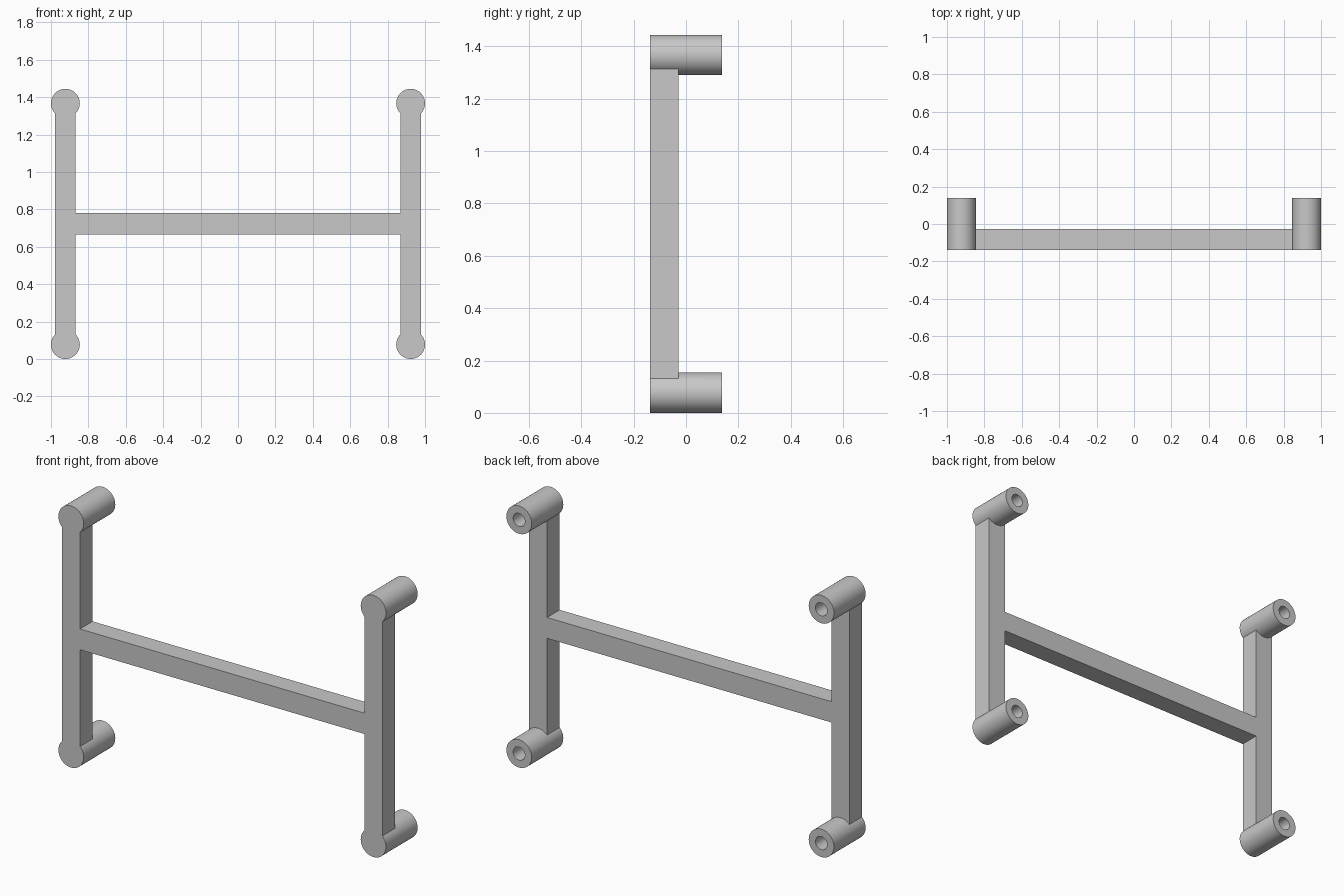
import bpy, bmesh, math
from mathutils import Matrix, Vector

cube = bpy.data.objects.get("Cube")
if cube:
    bpy.data.objects.remove(cube, do_unlink=True)

# Main dimensions
RADIUS = 0.077
HOLE = 0.036
HALF_DEPTH = 0.138
HEIGHT = 1.444
BAR = 0.11
X = 1 - RADIUS
Z_LOW, Z_HIGH = RADIUS, HEIGHT - RADIUS
BAR_Y = -HALF_DEPTH + BAR / 2

steel = bpy.data.materials.new("plain_grey")
steel.use_nodes = True
grey = (0.58, 0.58, 0.58, 1)
steel.diffuse_color = grey
steel.node_tree.nodes["Principled BSDF"].inputs["Base Color"].default_value = grey


def finish(name, bm):
    mesh = bpy.data.meshes.new(name)
    bm.to_mesh(mesh)
    bm.free()
    mesh.materials.append(steel)
    obj = bpy.data.objects.new(name, mesh)
    bpy.context.collection.objects.link(obj)
    return obj


def box(name, centre, size):
    bm = bmesh.new()
    bmesh.ops.create_cube(bm, size=1, matrix=Matrix.Translation(centre) @ Matrix.Diagonal((*size, 1)))
    return finish(name, bm)


def rod(name, x, z, radius, y0, y1, sides):
    bm = bmesh.new()
    place = Matrix.Translation((x, (y0 + y1) / 2, z)) @ Matrix.Rotation(math.pi / 2, 4, "X")
    bmesh.ops.create_cone(bm, cap_ends=True, segments=sides, radius1=radius,
                          radius2=radius, depth=y1 - y0, matrix=place)
    return finish(name, bm)


def combine(target, tool, operation):
    mod = target.modifiers.new(operation.lower(), "BOOLEAN")
    mod.operation, mod.object, mod.solver = operation, tool, "EXACT"
    bpy.context.view_layer.objects.active = target
    bpy.ops.object.modifier_apply(modifier=mod.name)
    bpy.data.objects.remove(tool, do_unlink=True)


# Crossbar, to which the rest of the frame is welded
frame = box("bracket_frame", Vector((0, BAR_Y, HEIGHT / 2)), (2 * X, BAR, 0.115))

# Upright posts
for x in (-X, X):
    post = box("post", Vector((x, BAR_Y, HEIGHT / 2)), (BAR, BAR, Z_HIGH - Z_LOW))
    combine(frame, post, "UNION")

# Round mounting bosses with blind holes opening at the back
for x in (-X, X):
    for z in (Z_LOW, Z_HIGH):
        combine(frame, rod("boss", x, z, RADIUS, -HALF_DEPTH, HALF_DEPTH, 64), "UNION")
        combine(frame, rod("hole", x, z, HOLE, -0.03, HALF_DEPTH + 0.05, 32), "DIFFERENCE")

bpy.ops.object.select_all(action="DESELECT")
frame.select_set(True)
bpy.context.view_layer.objects.active = frame
bpy.ops.object.shade_smooth_by_angle(angle=math.radians(30))
